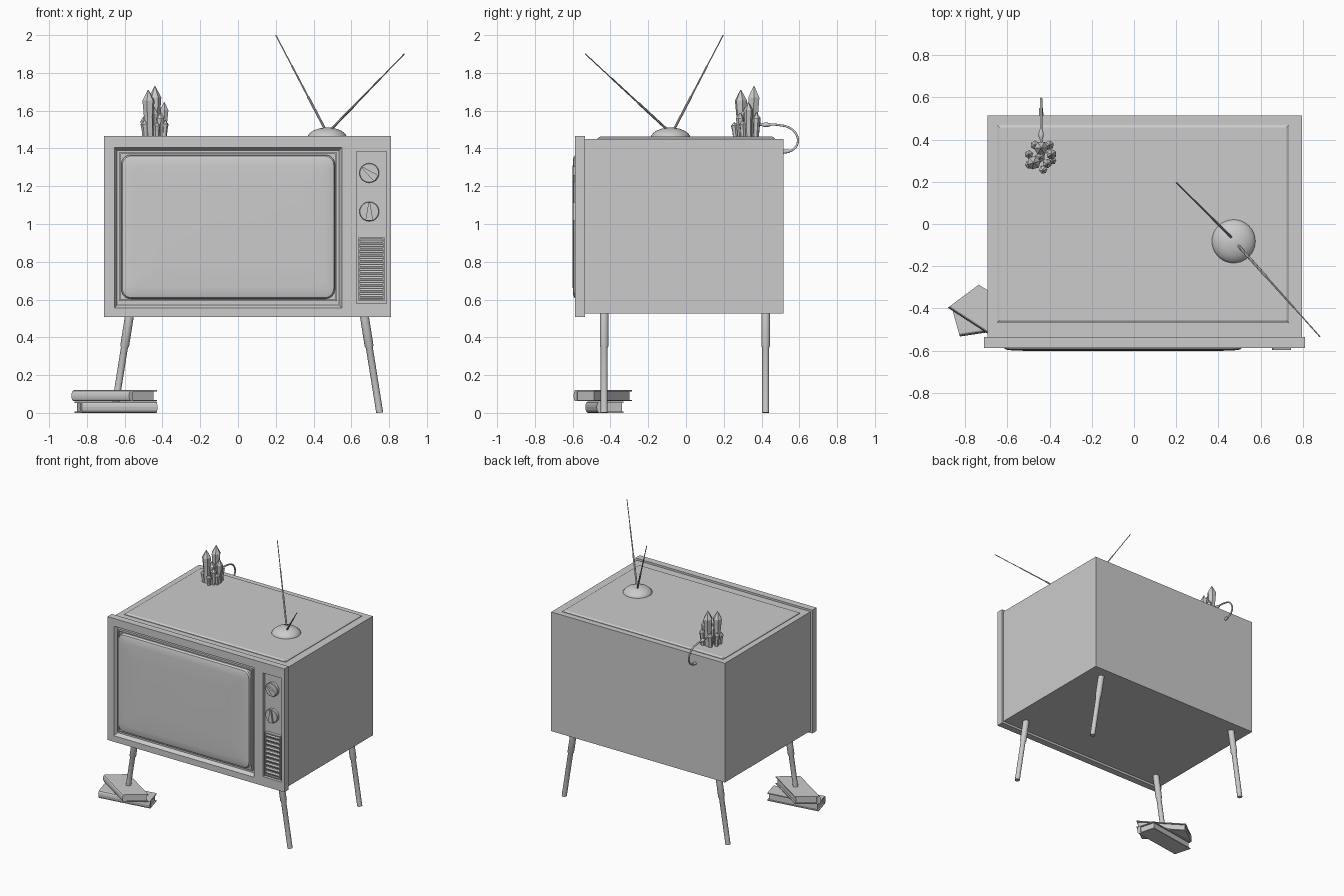
import bpy, bmesh, math
from mathutils import Vector

if "Cube" in bpy.data.objects:
    bpy.data.objects.remove(bpy.data.objects["Cube"])


def loft(name, rings, smooth=False, cap=True):
    """Skin a list of equal-length point rings into one object."""
    bm = bmesh.new()
    rows = [[bm.verts.new(p) for p in r] for r in rings]
    n = len(rows[0])
    for a, b in zip(rows, rows[1:]):
        for i in range(n):
            j = (i + 1) % n
            bm.faces.new((a[i], a[j], b[j], b[i]))
    if cap:
        bm.faces.new(rows[0])
        bm.faces.new(rows[-1])
    bmesh.ops.recalc_face_normals(bm, faces=bm.faces)
    me = bpy.data.meshes.new(name)
    bm.to_mesh(me)
    bm.free()
    ob = bpy.data.objects.new(name, me)
    bpy.context.collection.objects.link(ob)
    if smooth:
        bpy.ops.object.select_all(action='DESELECT')
        ob.select_set(True)
        bpy.context.view_layer.objects.active = ob
        bpy.ops.object.shade_smooth_by_angle(angle=math.radians(35))
    return ob


def rect_y(x0, x1, z0, z1, y):
    return [(x0, y, z0), (x1, y, z0), (x1, y, z1), (x0, y, z1)]


def rect_z(x0, x1, y0, y1, z):
    return [(x0, y0, z), (x1, y0, z), (x1, y1, z), (x0, y1, z)]


def box(name, x0, x1, y0, y1, z0, z1):
    return loft(name, [rect_y(x0, x1, z0, z1, y0), rect_y(x0, x1, z0, z1, y1)])


def round_rect(x0, x1, z0, z1, y, r, n=6):
    pts = []
    for k, (cx, cz) in enumerate([(x1 - r, z1 - r), (x0 + r, z1 - r), (x0 + r, z0 + r), (x1 - r, z0 + r)]):
        for i in range(n + 1):
            a = (k + i / n) * math.pi / 2
            pts.append((cx + r * math.cos(a), y, cz + r * math.sin(a)))
    return pts


def rod(name, stops, sides=12, smooth=True):
    """Round bar through (point, radius) stops along one straight axis."""
    d = (Vector(stops[-1][0]) - Vector(stops[0][0])).normalized()
    q = d.to_track_quat('Z', 'Y')
    rings = []
    for p, r in stops:
        rings.append([Vector(p) + q @ Vector((r * math.cos(t), r * math.sin(t), 0))
                      for t in (2 * math.pi * i / sides for i in range(sides))])
    return loft(name, rings, smooth)


# cabinet and raised top panel
box("cabinet", -0.695, 0.797, -0.54, 0.515, 0.525, 1.45)
loft("top_panel", [rect_z(-0.65, 0.735, -0.468, 0.47, 1.445),
                   rect_z(-0.65, 0.735, -0.468, 0.47, 1.454),
                   rect_z(-0.638, 0.723, -0.456, 0.458, 1.462)])

# front frame with sunken screen bay and control bay
frame = box("front_frame", -0.71, 0.81, -0.588, -0.535, 0.508, 1.465)
bays = [loft("screen_bay_cutter", [rect_y(-0.657, 0.552, 0.553, 1.407, -0.60),
                                   rect_y(-0.655, 0.55, 0.555, 1.405, -0.588),
                                   rect_y(-0.64, 0.535, 0.572, 1.39, -0.56)]),
        box("control_bay_cutter", 0.627, 0.786, -0.60, -0.562, 0.58, 1.385)]
for c in bays:
    c.hide_render = True
    c.hide_viewport = True
    m = frame.modifiers.new("cut", 'BOOLEAN')
    m.operation = 'DIFFERENCE'
    m.solver = 'EXACT'
    m.object = c

# thin trim around the screen, then the bulging glass
S = (-0.63, 0.525, 0.592, 1.378)


def inset(d):
    return S[0] + d, S[1] - d, S[2] + d, S[3] - d


trim = [rect_y(*inset(0), -0.556), rect_y(*inset(0), -0.578),
        rect_y(*inset(0.008), -0.578), rect_y(*inset(0.008), -0.556)]
loft("screen_trim", trim + trim[:1], cap=False)
loft("screen", [round_rect(*inset(d), y, r) for d, y, r in
                [(0.012, -0.556, 0.05), (0.012, -0.582, 0.05), (0.018, -0.592, 0.048),
                 (0.032, -0.597, 0.045), (0.075, -0.600, 0.04), (0.2, -0.602, 0.03)]], True)

# control knobs with wedge grips
for k, (z, turn) in enumerate([(1.27, -52), (1.066, 0)]):
    rod(f"knob_{k}", [((0.695, -0.56, z), 0.052), ((0.695, -0.582, z), 0.052),
                      ((0.695, -0.585, z), 0.049)], 28)
    t = math.radians(turn)
    tri = [(-0.02, -0.047), (0.02, -0.047), (0.004, 0.049), (-0.004, 0.049)]
    loft(f"knob_grip_{k}", [[(0.695 + a * math.cos(t) + b * math.sin(t), y,
                              z - a * math.sin(t) + b * math.cos(t)) for a, b in tri]
                            for y in (-0.583, -0.598)])

# speaker grille: border and slats
G = (0.638, 0.776, 0.592, 0.928)
gi = (G[0] + 0.008, G[1] - 0.008, G[2] + 0.008, G[3] - 0.008)
border = [rect_y(*G, -0.56), rect_y(*G, -0.586), rect_y(*gi, -0.586), rect_y(*gi, -0.56)]
loft("grille_border", border + border[:1], cap=False)
step = (gi[3] - gi[2]) / 10
for i in range(10):
    z = gi[2] + i * step
    prof = [(-0.56, z + 0.002), (-0.574, z + 0.002), (-0.581, z + step * 0.5),
            (-0.574, z + step - 0.006), (-0.56, z + step - 0.006)]
    loft(f"grille_slat_{i}", [[(x, y, zz) for y, zz in prof] for x in gi[:2]])

# splayed legs with a thicker sleeve; the front left one stands on the books
for side, sx in (("left", -1), ("right", 1)):
    for place, y in (("front", -0.433), ("back", 0.422)):
        low = 0.115 if (side, place) == ("left", "front") else 0.0

        def at(z):
            return (0.047 + sx * (0.703 - 0.158 * z), y, z)
        stops = [(at(low), 0.0185), (at(0.345), 0.0185), (at(0.355), 0.0235), (at(0.53), 0.0235)]
        leg = rod(f"{place}_{side}_leg", stops, 16)
        for v in leg.data.vertices:
            v.co.z = max(v.co.z, low)


# books: C-shaped cover with rounded spine on the o->u edge, plus a page block
def book(name, o, u, v, z0, z1):
    o, u, v = Vector((*o, 0)), Vector((*u, 0)), Vector((*v, 0))
    h, t = z1 - z0, 0.007
    zm = (z0 + z1) / 2
    e = 0.014 / v.length
    spine = [(e * (1 - math.cos(a)), zm + h / 2 * math.sin(a))
             for a in (math.radians(d) for d in (-90, -60, -30, 0, 30, 60, 90))]
    cover = [(1, z0)] + spine + [(1, z1), (1, z1 - t), (2 * e, z1 - t), (2 * e, z0 + t), (1, z0 + t)]
    loft(name + "_cover", [[o + s * u + w * v + Vector((0, 0, z)) for w, z in cover] for s in (0, 1)])
    loft(name + "_pages", [[o + s * u + w * v + Vector((0, 0, z)) for s, w in
                            ((0.025, e), (0.975, e), (0.975, 0.94), (0.025, 0.94))]
                           for z in (z0 + t, z1 - t)])


book("lower_book", (-0.825, -0.533), (0.398, 0.06), (-0.04, 0.143), 0.0, 0.06)
book("upper_book", (-0.882, -0.397), (0.305, -0.198), (0.147, 0.11), 0.062, 0.12)

# antenna dome and two telescopic rods
dome = [(1.455, 0.098), (1.462, 0.103), (1.468, 0.102), (1.48, 0.093),
        (1.495, 0.073), (1.505, 0.045), (1.511, 0.012)]
rod("antenna_base", [((0.472, -0.082, z), r) for z, r in dome], 32)
for k, (a, b) in enumerate([((0.462, -0.064, 1.50), (0.2, 0.197, 2.0)),
                            ((0.492, -0.1, 1.50), (0.88, -0.533, 1.9))]):
    a, b = Vector(a), Vector(b)
    rod(f"antenna_rod_{k}", [(a.lerp(b, f), r) for f, r in
                             [(0, 0.0065), (0.35, 0.0065), (0.352, 0.0045), (0.68, 0.0045),
                              (0.682, 0.003), (1, 0.003)]], 8)

# crystal cluster: faceted spikes leaning out from the middle (x, y of tip, height, radius)
crystals = [(-.475, .29, .25, .033), (-.44, .36, .27, .034), (-.39, .33, .185, .025),
            (-.43, .255, .08, .02), (-.5, .33, .11, .02), (-.41, .285, .13, .022),
            (-.47, .375, .11, .022), (-.385, .3, .09, .019), (-.4, .375, .13, .022),
            (-.445, .315, .16, .024), (-.497, .28, .09, .021)]
for k, (x, y, h, r) in enumerate(crystals):
    tip = Vector((x, y, 1.46 + h))
    root = Vector((x, y, 1.455)).lerp(Vector((-0.44, 0.325, 1.455)), 0.12)
    rod(f"crystal_{k}", [(root.lerp(tip, f), r * w) for f, w in
                         [(0, 0.75), (0.45, 0.8), (0.78, 1), (1, 0.06)]], 6, False)

# cord that hooks over the back edge, with end fittings
cu = bpy.data.curves.new("cord", 'CURVE')
cu.dimensions = '3D'
cu.bevel_depth = 0.006
cu.bevel_resolution = 3
path = [(.37, 1.525), (.43, 1.526), (.49, 1.524), (.555, 1.505), (.59, 1.46),
        (.588, 1.42), (.56, 1.39), (.525, 1.382)]
sp = cu.splines.new('BEZIER')
sp.bezier_points.add(len(path) - 1)
for p, (y, z) in zip(sp.bezier_points, path):
    p.co = (-0.44, y, z)
    p.handle_left_type = p.handle_right_type = 'AUTO'
bpy.context.collection.objects.link(bpy.data.objects.new("cord", cu))
rod("cord_collar", [((-0.44, 0.40, 1.525), 0.006), ((-0.44, 0.415, 1.525), 0.012),
                    ((-0.44, 0.43, 1.525), 0.012), ((-0.44, 0.45, 1.525), 0.006)], 12)
rod("cord_plug", [((-0.44, 0.514, 1.382), 0.011), ((-0.44, 0.548, 1.386), 0.009)], 12)
